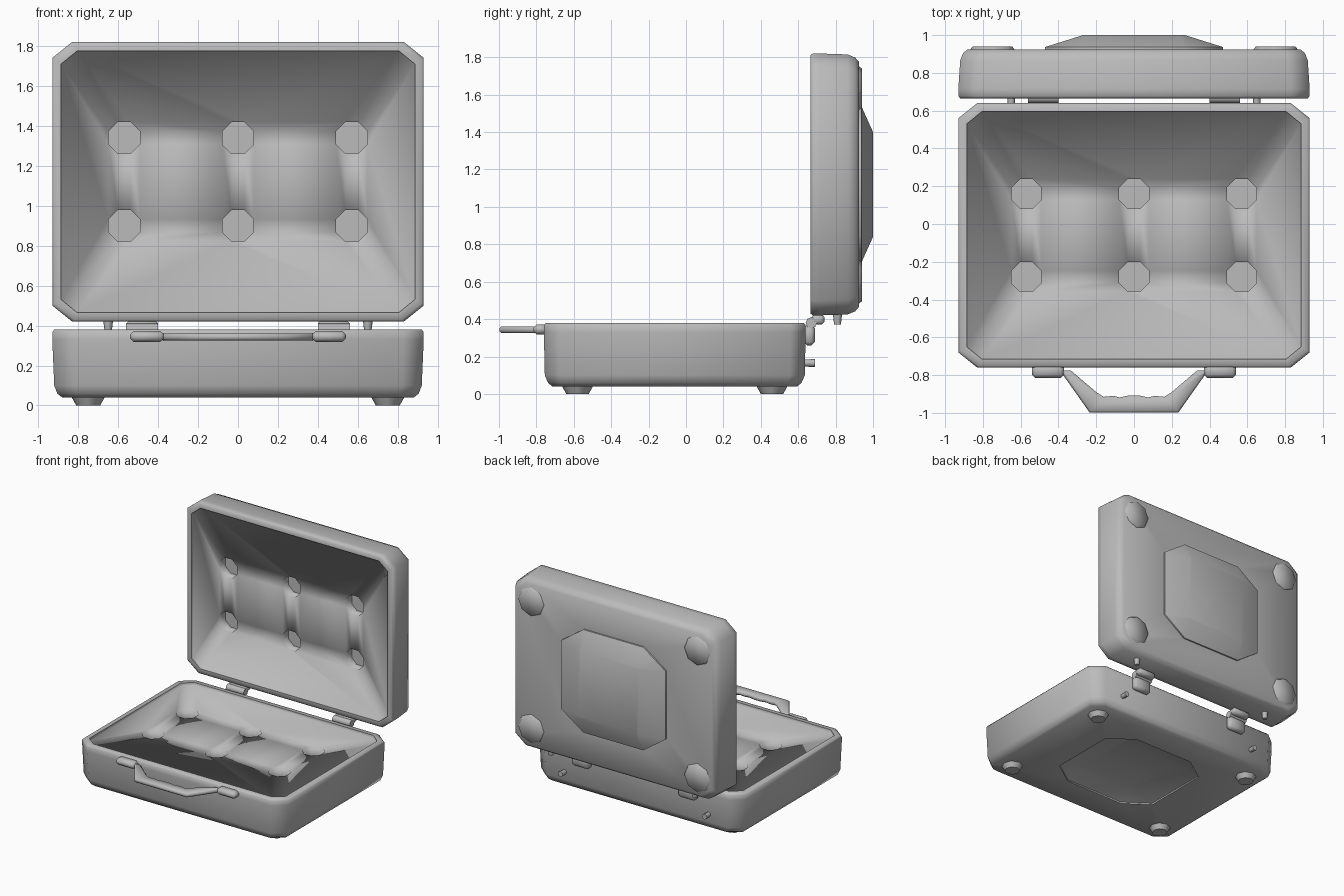
import bpy, bmesh
from math import radians, cos, sin, pi
from mathutils import Vector, Matrix
from mathutils.geometry import delaunay_2d_cdt

cube = bpy.data.objects.get("Cube")
if cube:
    bpy.data.objects.remove(cube, do_unlink=True)

GREY = (0.5, 0.5, 0.5, 1)
mat = bpy.data.materials.new("plain_grey")
mat.use_nodes = True
mat.diffuse_color = GREY
mat.node_tree.nodes["Principled BSDF"].inputs["Base Color"].default_value = GREY

# Placement of the open tray and the upright lid (local z points out of the opening)
TRAY = Matrix.Translation((0, -0.06, 0.38))
LID = Matrix.Translation((0, 0.665, 1.12)) @ Matrix.Rotation(pi / 2, 4, 'X')
INNER = (0.885, 0.655, 0.08, 0.065)


def finish(name, bm, matrix=Matrix(), angle=40, flat=()):
    """Turn a bmesh into a shaded object."""
    me = bpy.data.meshes.new(name)
    bm.to_mesh(me)
    bm.free()
    me.transform(matrix)
    me.materials.append(mat)
    ob = bpy.data.objects.new(name, me)
    bpy.context.collection.objects.link(ob)
    bpy.ops.object.select_all(action='DESELECT')
    ob.select_set(True)
    bpy.context.view_layer.objects.active = ob
    bpy.ops.object.shade_smooth_by_angle(angle=radians(angle))
    for i in flat:
        me.polygons[i].use_smooth = False


def octagon(hx, hy, cx, cy):
    """Rectangle with cut corners, counter-clockwise."""
    return [(hx, cy - hy), (hx, hy - cy), (hx - cx, hy), (cx - hx, hy),
            (-hx, hy - cy), (-hx, cy - hy), (cx - hx, -hy), (hx - cx, -hy)]


def bridge(bm, a, b):
    """Join two rings of eight vertices with quads."""
    for i in range(8):
        j = (i + 1) % 8
        bm.faces.new((a[i], a[j], b[j], b[i]))


def shell(name, depth, panel, matrix):
    """Case half: stepped centre panel on the back, rounded wall and rim."""
    step = 0.012 if panel > 0 else -0.012
    rings = [
        (0.27, 0.28, 0.02, 0.02, -depth - panel),
        (0.47, 0.42, 0.20, 0.14, -depth - step),
        (0.47, 0.42, 0.20, 0.14, -depth),
        (0.88, 0.655, 0.09, 0.07, -depth),
        (0.905, 0.678, 0.095, 0.075, -depth + 0.02),
        (0.92, 0.695, 0.10, 0.08, -depth + 0.06),
        (0.93, 0.70, 0.10, 0.08, -0.05),
        (0.93, 0.70, 0.10, 0.08, -0.012),
        (0.92, 0.69, 0.10, 0.08, 0),
        INNER + (0,)]
    bm = bmesh.new()
    loops = [[bm.verts.new((x, y, r[4])) for x, y in octagon(*r[:4])] for r in rings]
    for a, b in zip(loops, loops[1:]):
        bridge(bm, a, b)
    bm.faces.new(loops[0][::-1])
    finish(name, bm, matrix, 60)


def padding(name, matrix, level=-0.025, floor=-0.1):
    """Soft-shaded lining with six eight-sided wells, edged by the inner lip."""
    loops = [octagon(*INNER)]
    for cx in (-0.57, 0, 0.57):
        for cy in (-0.22, 0.22):
            loops.append([(cx + 0.085 * cos((k + 0.5) * pi / 4),
                           cy + 0.085 * sin((k + 0.5) * pi / 4)) for k in range(8)])
    pts = [Vector(p) for loop in loops for p in loop]
    edges = [(n * 8 + k, n * 8 + (k + 1) % 8) for n in range(len(loops)) for k in range(8)]
    vs, _, fs, origin, _, _ = delaunay_2d_cdt(pts, edges, [], 0, 1e-5)
    bm = bmesh.new()
    verts = [bm.verts.new((v.x, v.y, level)) for v in vs]
    by_point = {o[0]: v for v, o in zip(verts, origin)}
    for f in fs:
        owners = {origin[k][0] // 8 for k in f}
        if len(owners) > 1 or owners == {0}:
            bm.faces.new([verts[k] for k in f])
    flat = []
    for n, loop in enumerate(loops):
        ring = [by_point[n * 8 + k] for k in range(8)]
        if n == 0:
            bridge(bm, [bm.verts.new((x, y, 0)) for x, y in loop], ring)
        else:
            low = [bm.verts.new((x, y, floor)) for x, y in loop]
            bridge(bm, ring[::-1], low[::-1])
            flat.append(len(bm.faces))
            bm.faces.new(low)
    bmesh.ops.recalc_face_normals(bm, faces=bm.faces)
    if sum(f.normal.z * f.calc_area() for f in bm.faces) < 0:
        bmesh.ops.reverse_faces(bm, faces=bm.faces)
    finish(name, bm, matrix, 180, flat)


def box(name, lo, hi, bevel=0.008):
    lo, hi = Vector(lo), Vector(hi)
    bm = bmesh.new()
    bmesh.ops.create_cube(bm, size=1)
    bmesh.ops.scale(bm, vec=hi - lo, verts=bm.verts)
    bmesh.ops.translate(bm, vec=(lo + hi) / 2, verts=bm.verts)
    bmesh.ops.bevel(bm, geom=bm.edges[:], offset=bevel, segments=1, affect='EDGES')
    finish(name, bm, angle=50)


def stud(name, centre, r_base, r_tip, height, axis=(0, 0, 1), angle=50):
    """Tapered eight-sided piece growing from centre along axis."""
    bm = bmesh.new()
    bmesh.ops.create_cone(bm, cap_ends=True, segments=8, radius1=r_base,
                          radius2=r_tip, depth=height)
    bmesh.ops.translate(bm, vec=(0, 0, height / 2), verts=bm.verts)
    turn = Vector((0, 0, 1)).rotation_difference(Vector(axis)).to_matrix().to_4x4()
    finish(name, bm, Matrix.Translation(centre) @ turn, angle)


# Case halves and linings
shell("tray_shell", 0.34, -0.06, TRAY)
shell("lid_shell", 0.26, 0.075, LID)
padding("tray_padding", TRAY)
padding("lid_padding", LID)

# Feet, hinges and stop pegs, one set per side
for side, s in (("left", 1), ("right", -1)):
    for end, y, z in (("front", -0.58, 0.60), ("back", 0.46, 1.635)):
        stud(f"{end}_{side}_foot", (s * 0.75, y, 0.045), 0.085, 0.06, 0.045, (0, 0, -1), 60)
        stud(f"lid_{'lower' if end == 'front' else 'upper'}_{side}_foot",
             (s * 0.75, 0.92, z), 0.12, 0.105, 0.02, (0, 1, 0), 60)
    box(f"{side}_hinge_leaf", (s * 0.48 - 0.08, 0.63, 0.26), (s * 0.48 + 0.08, 0.69, 0.37), 0.018)
    box(f"{side}_hinge_arm", (s * 0.48 - 0.08, 0.67, 0.37), (s * 0.48 + 0.08, 0.74, 0.425), 0.015)
    stud(f"{side}_hinge_barrel", (s * 0.48 - 0.08, 0.67, 0.38), 0.03, 0.03, 0.16, (1, 0, 0))
    stud(f"{side}_tray_peg", (s * 0.65, 0.63, 0.165), 0.018, 0.022, 0.06, (0, 1, 0))
    stud(f"{side}_lid_peg", (s * 0.65, 0.81, 0.43), 0.025, 0.018, 0.06, (0, 0, -1))
    box(f"{side}_handle_mount", (s * 0.455 - 0.085, -0.815, 0.318),
        (s * 0.455 + 0.085, -0.74, 0.372), 0.018)

# Carrying handle: mirrored outline, extruded and bevelled
half = [(0.03, -0.908), (0.075, -0.918), (0.11, -0.91), (0.16, -0.915), (0.2, -0.89),
        (0.335, -0.775), (0.39, -0.775), (0.375, -0.80), (0.235, -0.998)]
outline = half + [(-x, y) for x, y in reversed(half)]
bm = bmesh.new()
base = bm.faces.new([bm.verts.new((x, y, 0.325)) for x, y in outline])
top = bmesh.ops.extrude_face_region(bm, geom=[base])["geom"]
bmesh.ops.translate(bm, vec=(0, 0, 0.036), verts=[g for g in top if isinstance(g, bmesh.types.BMVert)])
bmesh.ops.recalc_face_normals(bm, faces=bm.faces)
rims = [e for e in bm.edges if abs(e.verts[0].co.z - e.verts[1].co.z) < 0.001]
bmesh.ops.bevel(bm, geom=rims, offset=0.01, segments=1, affect='EDGES')
finish("handle", bm, angle=50)
